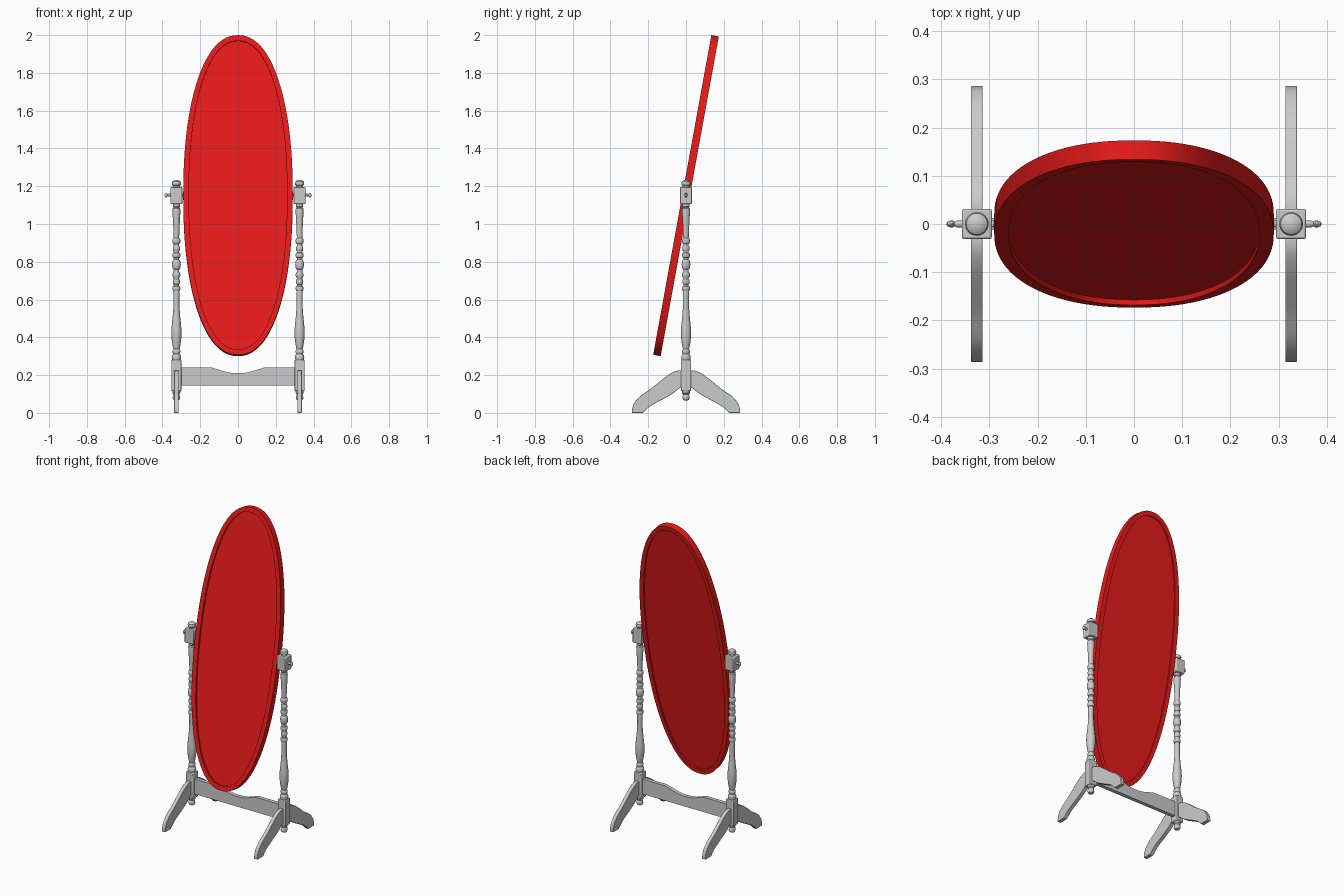
import bpy, bmesh, math
from mathutils import Vector, Matrix

if "Cube" in bpy.data.objects:
    bpy.data.objects.remove(bpy.data.objects["Cube"])

TAU = 2 * math.pi
red = bpy.data.materials.new("red")
red.diffuse_color = (0.8, 0.01, 0.01, 1)
red.use_nodes = True
red.node_tree.nodes["Principled BSDF"].inputs["Base Color"].default_value = red.diffuse_color


def loft(name, rings, closed=False, bevel=0, mat=None, matrix=None):
    """Skin a row of equal-sized point rings; cap the ends or close the loop."""
    bm = bmesh.new()
    vs = [[bm.verts.new(p) for p in r] for r in rings]
    n = len(vs[0])
    pairs = list(zip(vs, vs[1:])) + ([(vs[-1], vs[0])] if closed else [])
    for a, b in pairs:
        for i in range(n):
            j = (i + 1) % n
            bm.faces.new((a[i], a[j], b[j], b[i]))
    if not closed:
        bm.faces.new(vs[0])
        bm.faces.new(vs[-1])
    bmesh.ops.recalc_face_normals(bm, faces=bm.faces)
    me = bpy.data.meshes.new(name)
    bm.to_mesh(me)
    bm.free()
    ob = bpy.data.objects.new(name, me)
    bpy.context.collection.objects.link(ob)
    if matrix:
        ob.matrix_world = matrix
    if mat:
        me.materials.append(mat)
    bpy.ops.object.select_all(action='DESELECT')
    bpy.context.view_layer.objects.active = ob
    ob.select_set(True)
    bpy.ops.object.shade_smooth_by_angle(angle=math.radians(35))
    if bevel:
        m = ob.modifiers.new("bevel", 'BEVEL')
        m.width, m.segments, m.limit_method = bevel, 2, 'ANGLE'
    return ob


def lathe(name, profile, x, y=0, n=24):
    """Turn (z, radius) pairs about a vertical axis."""
    return loft(name, [[(x + r * math.cos(TAU * i / n), y + r * math.sin(TAU * i / n), z)
                        for i in range(n)] for z, r in profile])


def block(name, x, z0, z1, h):
    sq = [(-h, -h), (h, -h), (h, h), (-h, h)]
    return loft(name, [[(x + a, b, z) for a, b in sq] for z in (z0, z1)], bevel=0.004)


def smooth(pts, k=4):
    """Catmull-Rom curve through the points."""
    p = [Vector(q) for q in [pts[0]] + pts + [pts[-1]]]
    out = []
    for a, b, c, d in zip(p, p[1:], p[2:], p[3:]):
        for i in range(k):
            t = i / k
            out.append(0.5 * (2 * b + (c - a) * t + (2 * a - 5 * b + 4 * c - d) * t * t
                              + (3 * b - a - 3 * c + d) * t ** 3))
    return out + [p[-1]]


# Tilted oval mirror
def oval(inset, y, n=96):
    a, b, e = 0.29 - inset, 0.86 - inset, 2 / 2.2
    ring = []
    for i in range(n):
        c, s = math.cos(TAU * i / n), math.sin(TAU * i / n)
        ring.append((math.copysign(a * abs(c) ** e, c), y, math.copysign(b * abs(s) ** e, s)))
    return ring


tilt = Matrix.Translation((0, 0, 1.15)) @ Matrix.Rotation(math.radians(-10.3), 4, 'X')
loft("mirror_frame", [oval(0, -0.02), oval(0, 0.02), oval(0.03, 0.02), oval(0.03, -0.02)],
     closed=True, mat=red, matrix=tilt)
loft("mirror_panel", [oval(0.029, -0.009), oval(0.029, 0.012)], mat=red, matrix=tilt)

# Turned post profile: foot beads, vase, row of beads, upper taper
post = [(0.27, 0.020), (0.283, 0.023), (0.295, 0.025), (0.306, 0.022), (0.312, 0.017),
        (0.32, 0.021), (0.33, 0.021), (0.338, 0.016)]
post += [tuple(v) for v in smooth([(0.345, 0.018), (0.38, 0.024), (0.42, 0.027), (0.46, 0.025),
                                   (0.52, 0.019), (0.58, 0.0155), (0.635, 0.016)])]
for z, r, h in [(0.658, 0.021, 0.014), (0.695, 0.019, 0.014), (0.73, 0.021, 0.014),
                (0.785, 0.023, 0.026), (0.835, 0.021, 0.014), (0.87, 0.019, 0.014),
                (0.91, 0.021, 0.016)]:
    post += [(z + h * math.sin(a), 0.0145 + (r - 0.0145) * math.cos(a))
             for a in [math.radians(d) for d in (-90, -60, -30, 0, 30, 60, 90)]]
post += [(0.94, 0.015), (0.98, 0.0165), (1.03, 0.019), (1.07, 0.0215), (1.082, 0.020),
         (1.087, 0.015), (1.092, 0.019), (1.11, 0.019)]
cap = [(1.19, 0.018), (1.203, 0.018), (1.207, 0.023), (1.217, 0.0245), (1.225, 0.022),
       (1.231, 0.014), (1.233, 0.004)]
finial = [(0.065, 0.006), (0.068, 0.015), (0.078, 0.020), (0.09, 0.019), (0.098, 0.014),
          (0.104, 0.020), (0.12, 0.021)]

# Leg outline in y, z: top edge, then underside
leg = smooth([(0, 0.222), (0.03, 0.225), (0.058, 0.22), (0.095, 0.2), (0.138, 0.167),
              (0.19, 0.125), (0.244, 0.088), (0.276, 0.05), (0.286, 0.015), (0.286, 0)])
leg += smooth([(0.228, 0), (0.19, 0.035), (0.127, 0.07), (0.074, 0.1), (0.027, 0.135), (0, 0.14)])

for s, side in ((-1, "left"), (1, "right")):
    x = 0.326 * s
    lathe(side + "_post", post, x)
    lathe(side + "_post_cap", cap, x)
    lathe(side + "_post_finial", finial, x)
    block(side + "_upper_block", x, 1.106, 1.196, 0.031)
    block(side + "_lower_block", x, 0.115, 0.28, 0.026)
    for f, end in ((-1, "front"), (1, "back")):
        loft(f"{side}_{end}_leg", [[(x + dx, f * p[0], p[1]) for p in leg]
                                   for dx in (-0.012, 0.012)], bevel=0.002)
    # Pivot pin with a flattened thumb knob
    pin = [(0.28, 1, 1), (0.366, 1, 1), (0.372, 0.7, 0.7), (0.376, 0.9, 1.5),
           (0.382, 0.9, 1.7), (0.387, 0.6, 1.2), (0.389, 0.2, 0.3)]
    loft(side + "_pivot_knob",
         [[(s * px, 0.0075 * ry * math.cos(TAU * i / 16), 1.153 + 0.0075 * rz * math.sin(TAU * i / 16))
           for i in range(16)] for px, ry, rz in pin])

# Stretcher board with a dipped top edge
dip = smooth([(0.138, 0.24), (0.10, 0.228), (0.05, 0.214), (0, 0.21),
              (-0.05, 0.214), (-0.10, 0.228), (-0.138, 0.24)])
board = [(-0.32, 0.24), (-0.32, 0.145), (0.32, 0.145), (0.32, 0.24)] + [tuple(v) for v in dip]
loft("stretcher", [[(px, y, pz) for px, pz in board] for y in (-0.012, 0.012)])
